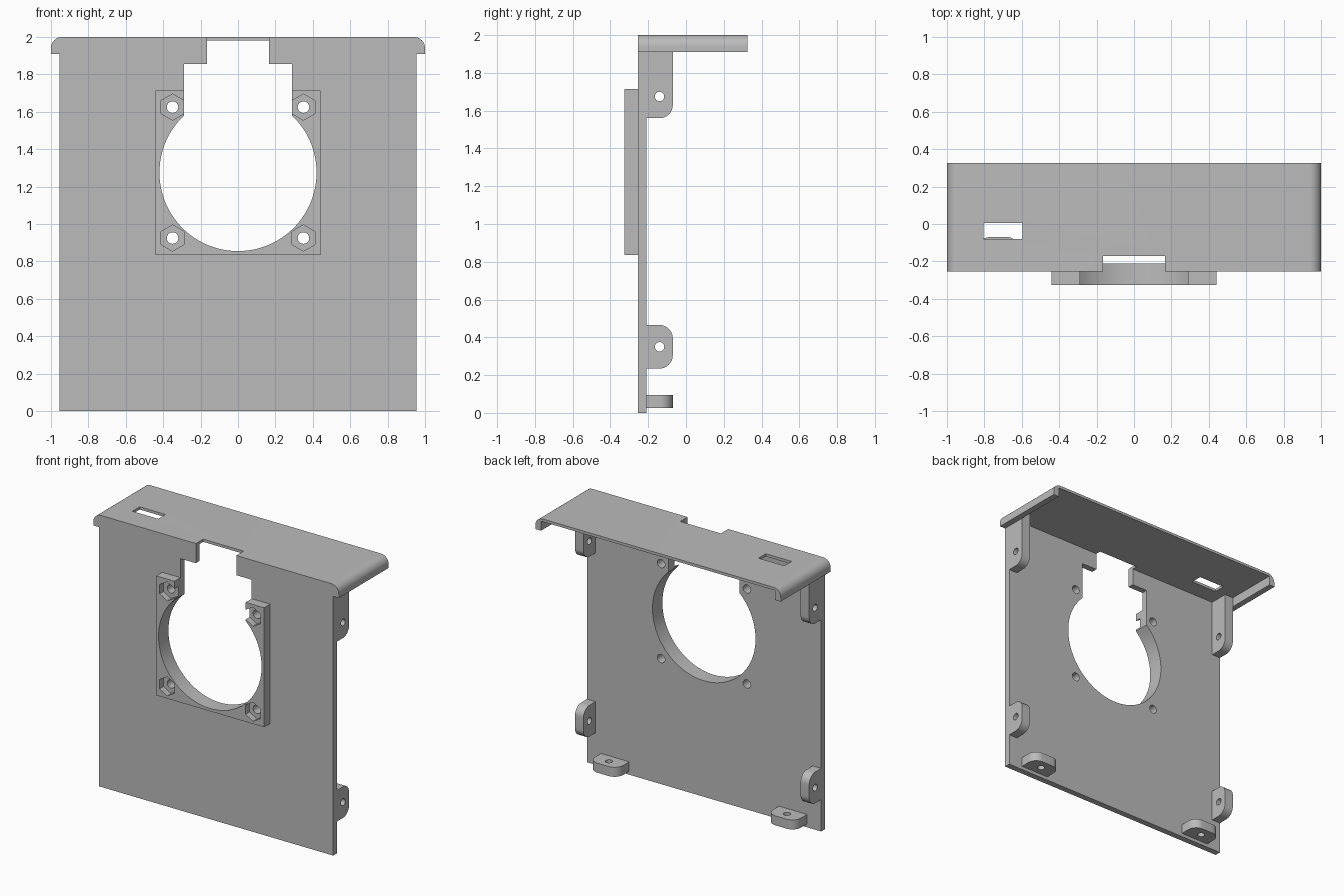
import bpy, bmesh
from math import pi, sin, cos, acos, radians, sqrt

cube = bpy.data.objects.get("Cube")
if cube:
    bpy.data.objects.remove(cube)

GREY = (0.5, 0.5, 0.5, 1)
grey = bpy.data.materials.new("plain grey")
grey.use_nodes = True
grey.diffuse_color = GREY
grey.node_tree.nodes["Principled BSDF"].inputs["Base Color"].default_value = GREY

PLACE = {"x": lambda a, b, t: (t, a, b),
         "y": lambda a, b, t: (a, t, b),
         "z": lambda a, b, t: (a, b, t)}


def extrude(name, outline, axis, low, high):
    """Prism made from a 2D outline, drawn out along one axis."""
    bm = bmesh.new()
    face = bm.faces.new([bm.verts.new(PLACE[axis](a, b, low)) for a, b in outline])
    moved = bmesh.ops.extrude_face_region(bm, geom=[face])["geom"]
    bmesh.ops.translate(bm, vec=PLACE[axis](0, 0, high - low),
                        verts=[v for v in moved if isinstance(v, bmesh.types.BMVert)])
    bmesh.ops.recalc_face_normals(bm, faces=bm.faces)
    mesh = bpy.data.meshes.new(name)
    bm.to_mesh(mesh)
    bm.free()
    mesh.materials.append(grey)
    obj = bpy.data.objects.new(name, mesh)
    bpy.context.collection.objects.link(obj)
    return obj


def arc(cx, cy, r, start, end, steps):
    return [(cx + r * cos(start + (end - start) * i / steps),
             cy + r * sin(start + (end - start) * i / steps)) for i in range(steps + 1)]


def ring(cx, cy, r, sides):
    return [(cx + r * sin(2 * pi * i / sides), cy + r * cos(2 * pi * i / sides))
            for i in range(sides)]


def rect(a0, a1, b0, b1):
    return [(a0, b0), (a1, b0), (a1, b1), (a0, b1)]


def cut(obj, cutter):
    cutter.hide_render = True
    mod = obj.modifiers.new("cut", "BOOLEAN")
    mod.operation = "DIFFERENCE"
    mod.solver = "EXACT"
    mod.object = cutter
    bpy.context.view_layer.objects.active = obj
    bpy.ops.object.modifier_apply(modifier=mod.name)
    bpy.data.objects.remove(cutter)


def smooth(obj):
    bpy.ops.object.select_all(action="DESELECT")
    obj.select_set(True)
    bpy.context.view_layer.objects.active = obj
    bpy.ops.object.shade_smooth_by_angle(angle=radians(30))


# Main dimensions
FRONT, BACK, REAR = -0.255, -0.21, 0.325
SIDE, UNDER = 0.955, 1.98
RADIUS, CENTRE, SLOT = 0.42, 1.275, 0.29
MOUNT = 0.44
TAB_BACK, TAB_THICK, TAB_ROUND = -0.07, 0.07, 0.07

# Round opening, running clockwise from its right upper end to its left one
turn = acos(SLOT / RADIUS)
opening = arc(0, CENTRE, RADIUS, turn, -pi - turn, 64)


def mirrored(right_half):
    """Right-hand edge, round opening, then the left-hand edge."""
    return right_half + opening + [(-x, z) for x, z in reversed(right_half)]


# Front panel and raised fan mount
panel = extrude("front_panel", mirrored(
    [(SIDE, 0), (SIDE, UNDER), (0.165, UNDER), (0.165, 1.855), (SLOT, 1.855)]),
    "y", FRONT, BACK)
mount = extrude("fan_mount", mirrored(
    [(MOUNT, 0.835), (MOUNT, 1.715), (SLOT, 1.715)]), "y", -0.325, FRONT)

# Screw holes with hexagonal nut pockets
for x in (-0.35, 0.35):
    for z in (CENTRE - 0.35, CENTRE + 0.35):
        for part in (panel, mount):
            cut(part, extrude("hole_cutter", ring(x, z, 0.031, 24), "y", -0.5, 0))
        cut(mount, extrude("nut_cutter", ring(x, z, 0.07, 6), "y", -0.5, -0.28))

# Top cover with rounded sides and downturned lips
r = 0.06
half = ([(SIDE, UNDER), (SIDE, 1.91), (1, 1.91)]
        + arc(1 - r, 2 - r, r, 0, pi / 2, 12))
cover = extrude("top_cover", half + [(-x, z) for x, z in reversed(half)], "y", FRONT, REAR)
cut(cover, extrude("notch_cutter", rect(-0.165, 0.165, -0.4, -0.17), "z", 1.8, 2.2))
cut(cover, extrude("slot_cutter", rect(-0.805, -0.595, -0.08, 0.005), "z", 1.8, 2.2))


def tab_outline(low, high, round_high=True):
    """Tab outline as (length, depth), with its free corners rounded."""
    edge = TAB_BACK - TAB_ROUND
    pts = [(low, BACK)]
    if round_high:
        pts = pts + [(high, BACK)] + arc(high - TAB_ROUND, edge, TAB_ROUND, 0, pi / 2, 10)
    else:
        pts = pts + [(high, BACK), (high, TAB_BACK)]
    return pts + arc(low + TAB_ROUND, edge, TAB_ROUND, pi / 2, pi, 10)


parts = [panel, mount, cover]
for side, label in ((1, "left"), (-1, "right")):
    # Side screw tabs
    x0, x1 = sorted((side * SIDE, side * (SIDE - TAB_THICK)))
    for name, low, high, rounded, hole in (("upper", 1.56, UNDER, False, 1.675),
                                           ("lower", 0.235, 0.465, True, 0.35)):
        outline = [(y, z) for z, y in tab_outline(low, high, rounded)]
        tab = extrude(f"{label}_{name}_tab", outline, "x", x0, x1)
        cut(tab, extrude("hole_cutter", ring(-0.14, hole, 0.025, 24), "x", -2, 2))
        parts.append(tab)
    # Bottom screw tab
    middle = side * 0.725
    tab = extrude(f"{label}_bottom_tab", tab_outline(middle - 0.115, middle + 0.115),
                  "z", 0.025, 0.025 + TAB_THICK)
    cut(tab, extrude("hole_cutter", ring(middle, -0.14, 0.025, 24), "z", -1, 1))
    parts.append(tab)

for part in parts:
    smooth(part)
